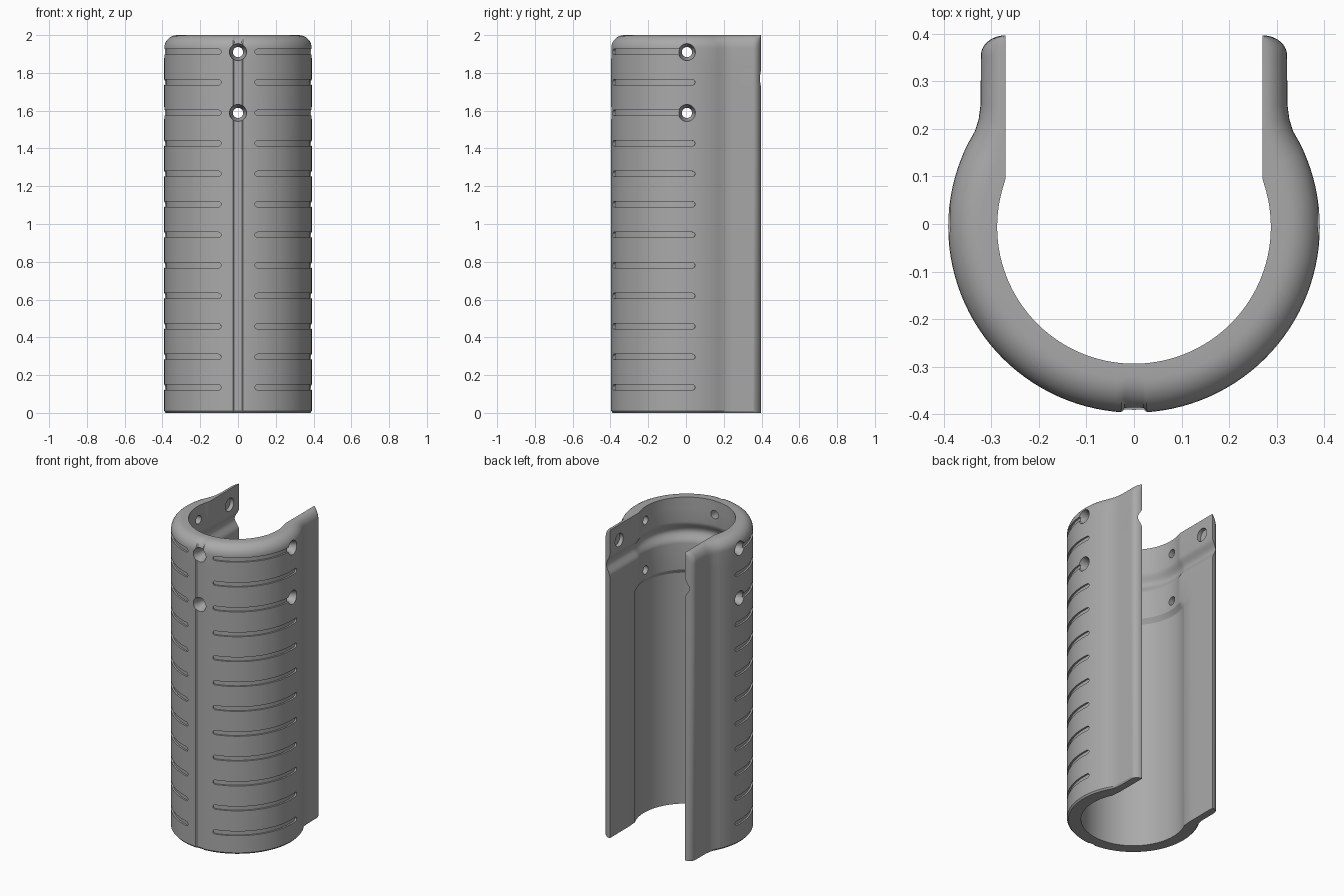
import bpy, bmesh
from math import sin, cos, pi, radians, sqrt
from mathutils import Vector

cube = bpy.data.objects.get("Cube")
if cube:
    bpy.data.objects.remove(cube, do_unlink=True)

CY = -0.006                      # centre of the tube in y
R_OUT, R_LIP, R_LOW = 0.391, 0.288, 0.308
FLANGE_IN, FLANGE_OUT = 0.27, 0.322
FILLET = 0.07

gray = bpy.data.materials.new("plain_gray")
gray.use_nodes = True
gray.diffuse_color = (0.4, 0.4, 0.4, 1)
gray.node_tree.nodes["Principled BSDF"].inputs["Base Color"].default_value = (0.4, 0.4, 0.4, 1)


def skin(bm, rings, caps=True):
    """Join equal rings of points into a closed skin."""
    loops = [[bm.verts.new(p) for p in ring] for ring in rings]
    n = len(loops[0])
    for a, b in zip(loops, loops[1:]):
        for i in range(n):
            j = (i + 1) % n
            bm.faces.new((a[i], a[j], b[j], b[i]))
    if caps:
        bm.faces.new(loops[0][::-1])
        bm.faces.new(loops[-1])
    return loops


def finish(bm, name):
    bmesh.ops.recalc_face_normals(bm, faces=bm.faces)
    mesh = bpy.data.meshes.new(name)
    bm.to_mesh(mesh)
    bm.free()
    obj = bpy.data.objects.new(name, mesh)
    bpy.context.collection.objects.link(obj)
    obj.data.materials.append(gray)
    return obj


def half_section(r_in, groove):
    """Matched outer and inner points of the +x half, from front to flange tip."""
    clamp = FLANGE_IN + groove
    outer, inner = [], []
    for deg in [-90, -87, -86] + list(range(-84, 25, 3)) + [26.5]:
        a = radians(deg)
        r = R_OUT - (0.006 if deg <= -87 else 0)
        outer.append(Vector((r * cos(a), CY + r * sin(a))))
        x, y = (r_in + groove) * cos(a), CY + (r_in + groove) * sin(a)
        inner.append(Vector((max(x, clamp) if deg > 0 else x, y)))
    # blend into the straight flange, then its rounded tip
    flange = [(0.335, 0.195), (0.327, 0.22), (0.323, 0.25)]
    for i in range(9):
        x = clamp + (FLANGE_OUT - clamp) * cos(i * pi / 16)
        k = (x - FLANGE_IN) / (FLANGE_OUT - FLANGE_IN)
        flange.append((x, 0.355 + 0.042 * sqrt(max(0, 1 - k * k))))
    for x, y in flange:
        outer.append(Vector((x, y)))
        inner.append(Vector((clamp, y)))
    return outer, inner


def section(z, inset, r_in, groove):
    """Whole U-shaped ring at height z, with the outside drawn in by inset."""
    outer, inner = half_section(r_in, groove)
    drawn = []
    for o, i in zip(outer, inner):
        gap = (i - o).length
        f = min(FILLET, 0.95 * gap) * inset
        drawn.append(o + (i - o).normalized() * f if gap > 1e-5 else o)
    inner = inner[:-1]
    flip = lambda pts: [Vector((-p.x, p.y)) for p in pts[:0:-1]]
    ring = flip(drawn) + drawn + inner[::-1] + flip(inner)[::-1]
    return [(p.x, p.y, z) for p in ring]


# Shell: low bore, shoulder, ring groove, lip and rounded top edge
levels = [(0, 0.12, R_LOW, 0), (0.01, 0, R_LOW, 0), (1.5, 0, R_LOW, 0), (1.53, 0, R_LIP, 0)]
for i in range(13):
    levels.append((1.70 + 0.14 * i / 12, 0, R_LIP, 0.028 * sin(pi * i / 12) ** 2))
for i in range(9):
    t = i * pi / 16
    levels.append((2 - FILLET + FILLET * sin(t), 1 - cos(t), R_LIP, 0))
bm = bmesh.new()
loops = skin(bm, [section(*lv) for lv in levels], caps=False)
for loop in (loops[0], loops[-1]):
    n = len(loop)
    m = n // 2 + 1               # number of outer points, tip to tip
    for i in range(m - 1):
        quad = [loop[i], loop[i + 1], loop[(n - i - 1) % n], loop[(n - i) % n]]
        unique = list(dict.fromkeys(quad))
        if len(unique) > 2:
            bm.faces.new(unique)
shell = finish(bm, "sleeve_shell")

# Cutter for the round-ended grip slots on both sides
bm = bmesh.new()
a0, a1, half = radians(-76.7), radians(8), 0.014
end = half / R_OUT
ends = [end * (1 - cos(pi * k / 12)) for k in range(1, 7)]
angles = [a0 + e for e in ends]
angles += [a0 + end + (a1 - a0 - 2 * end) * k / 32 for k in range(1, 32)]
angles += [a1 - e for e in reversed(ends)]
for row in range(12):
    zc = 0.135 + 0.1615 * row
    for side in (1, -1):
        rings = []
        for a in angles:
            e = min(a - a0, a1 - a, end) / end
            h = half * sqrt(1 - (1 - e) ** 2)
            rings.append([(side * r * cos(a), CY + r * sin(a), zc + s * h)
                          for r, s in ((0.38, -1), (0.42, -1), (0.42, 1), (0.38, 1))])
        skin(bm, rings)
slots = finish(bm, "slot_cutter")


# Cutter for the countersunk screw holes and the blind flange pockets
def lathe(bm, origin, axis, stations):
    side = Vector((-axis.y, axis.x, 0))
    skin(bm, [[origin + axis * d + (side * cos(k * pi / 16) + Vector((0, 0, sin(k * pi / 16)))) * r
               for k in range(32)] for d, r in stations])


bm = bmesh.new()
for z in (1.91, 1.588):
    for axis in ((1, 0, 0), (-1, 0, 0), (0, -1, 0)):
        y = 0.005 if axis[0] else 0
        lathe(bm, Vector((0, y, z)), Vector(axis),
              [(0.2, 0.027), (0.345, 0.027), (0.385, 0.045), (0.45, 0.045)])
for s in (1, -1):
    lathe(bm, Vector((0, 0.3, 1.9)), Vector((s, 0, 0)), [(0.2, 0.042), (0.295, 0.042)])
holes = finish(bm, "hole_cutter")

# Cut the shell, then drop the cutters
bpy.ops.object.select_all(action="DESELECT")
bpy.context.view_layer.objects.active = shell
shell.select_set(True)
for cutter in (slots, holes):
    cutter.hide_render = True
    mod = shell.modifiers.new(cutter.name, "BOOLEAN")
    mod.operation, mod.solver, mod.object = "DIFFERENCE", "EXACT", cutter
    bpy.ops.object.modifier_apply(modifier=mod.name)
    bpy.data.objects.remove(cutter, do_unlink=True)
bpy.ops.object.shade_smooth_by_angle(angle=radians(30))
